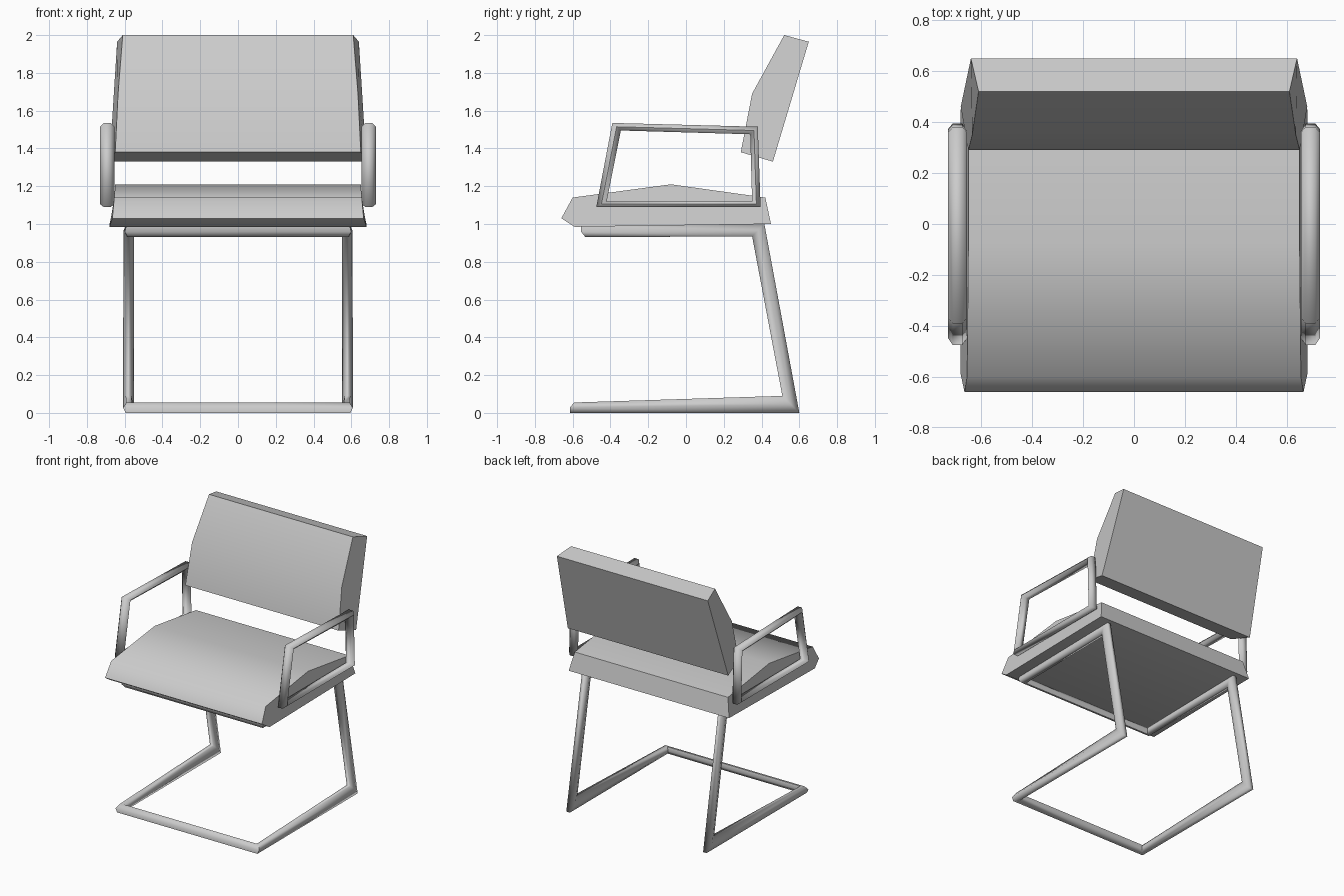
import bpy, math
from mathutils import Vector

if "Cube" in bpy.data.objects:
    bpy.data.objects.remove(bpy.data.objects["Cube"], do_unlink=True)

grey = bpy.data.materials.new("neutral grey")
grey.use_nodes = True
colour = (0.6, 0.6, 0.6, 1)
grey.diffuse_color = colour
grey.node_tree.nodes["Principled BSDF"].inputs["Base Color"].default_value = colour


def make(name, verts, faces, angle):
    mesh = bpy.data.meshes.new(name)
    mesh.from_pydata(verts, [], faces)
    mesh.materials.append(grey)
    ob = bpy.data.objects.new(name, mesh)
    bpy.context.collection.objects.link(ob)
    bpy.ops.object.select_all(action='DESELECT')
    ob.select_set(True)
    bpy.context.view_layer.objects.active = ob
    bpy.ops.object.mode_set(mode='EDIT')
    bpy.ops.mesh.select_all(action='SELECT')
    bpy.ops.mesh.normals_make_consistent(inside=False)
    bpy.ops.object.mode_set(mode='OBJECT')
    bpy.ops.object.shade_smooth_by_angle(angle=math.radians(angle))
    return ob


def cushion(name, profile):
    """Side profile of (y, z, half width), spanned from side to side."""
    n = len(profile)
    verts = [(s * x, y, z) for s in (-1, 1) for y, z, x in profile]
    faces = [(i, (i + 1) % n, n + (i + 1) % n, n + i) for i in range(n)]
    faces += [tuple(range(n)), tuple(range(n, 2 * n))]
    return make(name, verts, faces, 65)


# Six sided section: u runs outer to inner, v runs away from the centre
SECTION = [(0, .25), (0, .75), (.5, 1), (1, .75), (1, .25), (.5, 0)]


def tube(name, stations, closed=False):
    """Each station holds outer and inner corners on both sides of the bar."""
    verts, n, count = [], len(SECTION), len(stations)
    for corners in stations:
        oa, ia, ob, ib = map(Vector, corners)
        verts += [oa.lerp(ia, u).lerp(ob.lerp(ib, u), 1 - v) for u, v in SECTION]
    faces = []
    for s in range(count if closed else count - 1):
        t = (s + 1) % count
        faces += [(s * n + i, s * n + (i + 1) % n, t * n + (i + 1) % n, t * n + i)
                  for i in range(n)]
    return make(name, verts, faces, 70)


def side(outer, inner, xa, xb):
    return [(x, *p) for x in (xa, xb) for p in (outer, inner)]


# Seat and backrest
cushion("seat", [(-.66, 1.03, .665), (-.60, 1.14, .655), (-.08, 1.21, .65),
                 (.42, 1.14, .65), (.45, 1.0, .68), (-.59, .985, .68)])
cushion("backrest", [(.52, 2.0, .61), (.65, 1.965, .64), (.46, 1.33, .68),
                     (.29, 1.38, .65), (.35, 1.69, .635)])

# Armrest loops
arm = [((-.39, 1.535), (-.345, 1.495)), ((.38, 1.515), (.34, 1.475)),
       ((.395, 1.09), (.35, 1.12)), ((-.475, 1.09), (-.42, 1.12))]
for label, s in (("left", 1), ("right", -1)):
    tube(label + "_armrest", [side(o, i, s * .73, s * .655) for o, i in arm], True)

# Cantilever frame: half a loop, mirrored at the middle
top = [(.605, -.57, .988), (.595, -.54, .93), (.55, -.51, .988), (.55, -.51, .93)]
floor = [(.61, -.63, 0), (.605, -.60, .055), (.55, -.57, 0), (.55, -.57, .055)]


def middle(corners):
    return [(0, y, z) for _, y, z in corners]


frame = tube("leg_frame", [
    middle(top), top,
    side((.415, 1.0), (.35, .935), .605, .55),
    side((.60, 0), (.51, .09), .61, .55),
    floor, middle(floor)])
mirror = frame.modifiers.new("mirror", 'MIRROR')
mirror.use_clip = True
